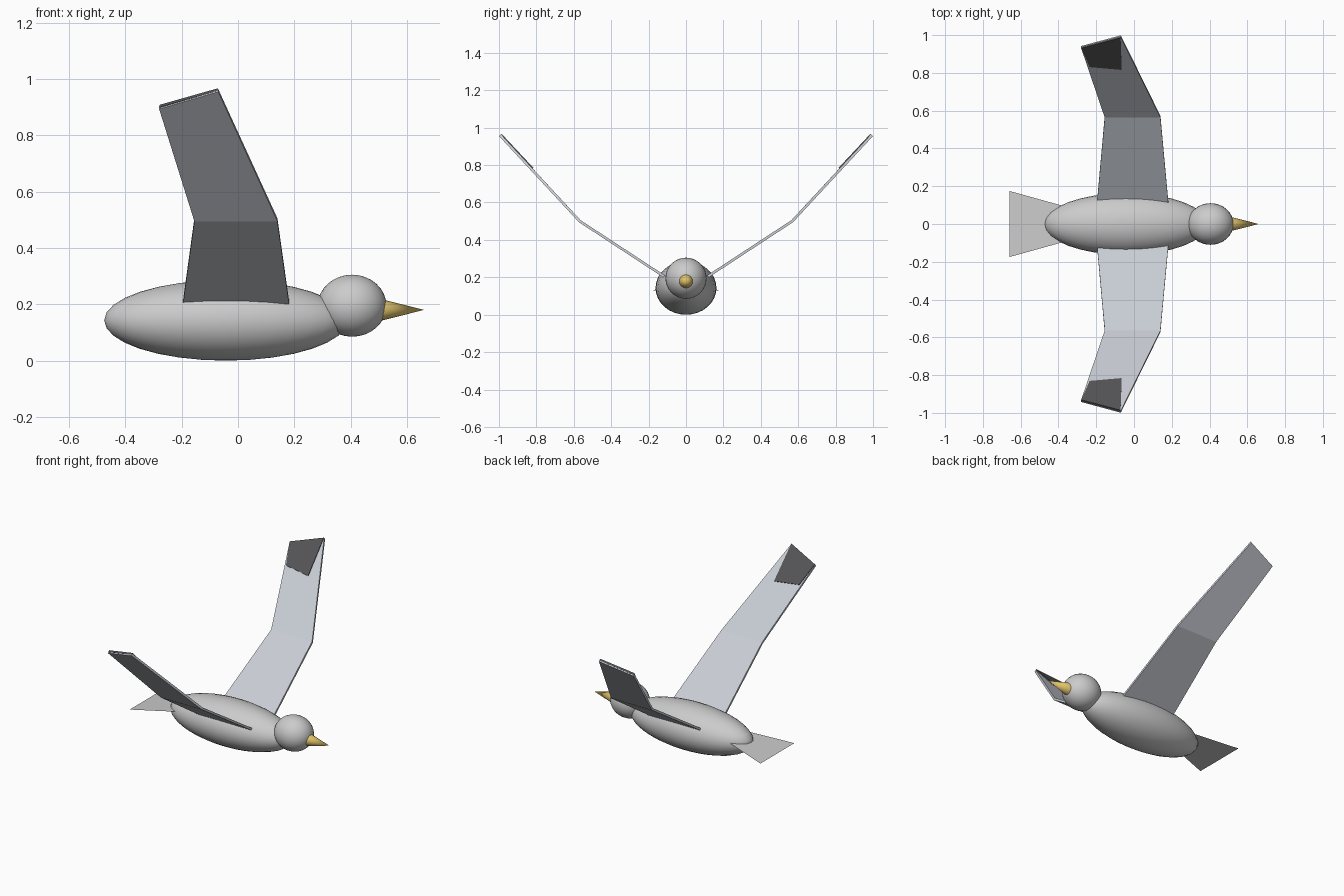
import bpy, bmesh
from math import pi
from mathutils import Vector

if "Cube" in bpy.data.objects:
    bpy.data.objects.remove(bpy.data.objects["Cube"])


def material(name, rgb):
    m = bpy.data.materials.new(name)
    m.diffuse_color = (*rgb, 1)
    m.use_nodes = True
    m.node_tree.nodes["Principled BSDF"].inputs["Base Color"].default_value = m.diffuse_color
    return m


wing_grey = material("wing_grey", (0.58, 0.61, 0.66))
tip_dark = material("tip_dark", (0.09, 0.09, 0.095))
beak_yellow = material("beak_yellow", (0.75, 0.55, 0.15))


def ellipsoid(name, centre, radii):
    bpy.ops.mesh.primitive_uv_sphere_add(segments=32, ring_count=16, radius=1, location=centre)
    o = bpy.context.object
    o.name = name
    o.scale = radii
    bpy.ops.object.transform_apply(location=False, rotation=False, scale=True)
    bpy.ops.object.shade_smooth()
    return o


def plate(name, rows, thickness, mat=None, side=1):
    """Flat-faced plate through rows of (back, front) points, mirrored in y by side."""
    bm = bmesh.new()
    layers = []
    for sign in (1, -1):
        layer = []
        for i, row in enumerate(rows):
            # offset each row along the mean normal of its neighbours
            a, b = rows[max(i - 1, 0)][1], rows[min(i + 1, len(rows) - 1)][1]
            d = Vector((0, b[1] - a[1], b[2] - a[2])).normalized()
            n = Vector((0, -d.z, d.y)) * thickness / 2 * sign
            pts = [Vector(p) + n for p in row]
            layer.append([bm.verts.new((p.x, p.y * side, p.z)) for p in pts])
        layers.append(layer)
    up, lo = layers
    for i in range(len(rows) - 1):
        for l in (up, lo):
            bm.faces.new((l[i][0], l[i][1], l[i + 1][1], l[i + 1][0]))
        for k in (0, 1):
            bm.faces.new((up[i][k], up[i + 1][k], lo[i + 1][k], lo[i][k]))
    for i in (0, -1):
        bm.faces.new((up[i][0], up[i][1], lo[i][1], lo[i][0]))
    bmesh.ops.recalc_face_normals(bm, faces=bm.faces)
    me = bpy.data.meshes.new(name)
    bm.to_mesh(me)
    bm.free()
    if mat:
        me.materials.append(mat)
    o = bpy.data.objects.new(name, me)
    bpy.context.collection.objects.link(o)
    return o


# body and head
ellipsoid("body", (-0.043, 0, 0.143), (0.432, 0.163, 0.143))
ellipsoid("head", (0.405, 0, 0.195), (0.122, 0.11, 0.11))

# beak
bpy.ops.mesh.primitive_cone_add(vertices=16, radius1=0.038, radius2=0, depth=0.15,
                                location=(0.585, 0, 0.18), rotation=(0, pi / 2, 0))
beak = bpy.context.object
beak.name = "beak"
beak.data.materials.append(beak_yellow)
bpy.ops.object.shade_smooth_by_angle()

# tail: thin sheet fanning out behind the body
tail_mesh = bpy.data.meshes.new("tail")
tail_mesh.from_pydata([(-0.66, -0.175, 0.13), (-0.39, -0.1, 0.16),
                       (-0.39, 0.1, 0.16), (-0.66, 0.175, 0.13)], [], [(0, 1, 2, 3)])
bpy.context.collection.objects.link(bpy.data.objects.new("tail", tail_mesh))


# raised wings with dark tips lying on the upper surface
def on_wing(x, y, lift=0.008):
    return (x, y, 0.5 + (y - 0.565) * 1.07 + lift)


wing_rows = [[(-0.198, 0.09, 0.187), (0.184, 0.09, 0.187)],
             [(-0.155, 0.568, 0.5), (0.14, 0.568, 0.5)],
             [on_wing(-0.28, 0.937, 0), on_wing(-0.07, 0.994, 0)]]
tip_rows = [[on_wing(-0.235, 0.835), on_wing(-0.065, 0.82)],
            [on_wing(-0.279, 0.935), on_wing(-0.071, 0.99)]]
for side, label in ((-1, "right"), (1, "left")):
    plate(label + "_wing", wing_rows, 0.014, wing_grey, side)
    plate(label + "_wing_tip", tip_rows, 0.012, tip_dark, side)
